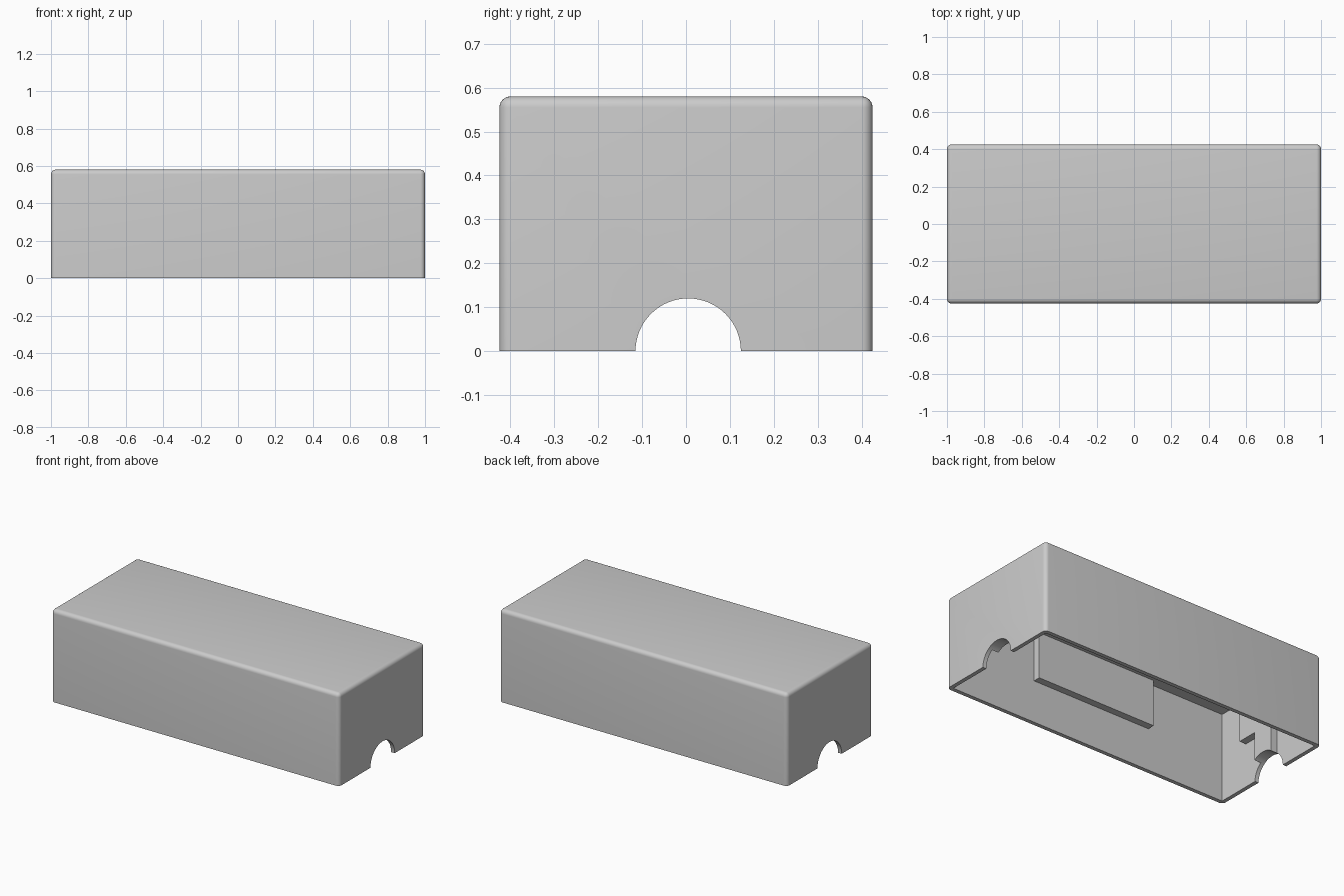
import bpy, bmesh, math
from mathutils import Matrix, Vector

default = bpy.data.objects.get("Cube")
if default:
    bpy.data.objects.remove(default, do_unlink=True)

HX, HY, H = 1.0, 0.425, 0.58      # outer half length, half width, height
WALL, RIB = 0.025, 0.045          # wall and rib thickness
CEILING = H - WALL
RIB_Z = 0.275                     # lower edge of the ribs
HOLE_R, HOLE_Y = 0.12, 0.005

grey = bpy.data.materials.new("plain_grey")
grey.use_nodes = True
grey.diffuse_color = (0.6, 0.6, 0.6, 1)
grey.node_tree.nodes["Principled BSDF"].inputs["Base Color"].default_value = grey.diffuse_color


def finish(bm, name):
    bmesh.ops.recalc_face_normals(bm, faces=bm.faces)
    mesh = bpy.data.meshes.new(name)
    bm.to_mesh(mesh)
    bm.free()
    mesh.materials.append(grey)
    obj = bpy.data.objects.new(name, mesh)
    bpy.context.collection.objects.link(obj)
    return obj


def box(name, low, high, radius=0):
    """Box between two corners; radius rounds all edges but the bottom ones."""
    low, high = Vector(low), Vector(high)
    bm = bmesh.new()
    bmesh.ops.create_cube(bm, size=1)
    for v in bm.verts:
        v.co = (low + high) / 2 + v.co * (high - low)
    if radius:
        edges = [e for e in bm.edges if max(v.co.z for v in e.verts) > low.z + 0.01]
        bmesh.ops.bevel(bm, geom=edges, offset=radius, segments=6,
                        profile=0.5, affect='EDGES')
    return finish(bm, name)


def select_only(obj):
    bpy.ops.object.select_all(action='DESELECT')
    obj.select_set(True)
    bpy.context.view_layer.objects.active = obj


def cut(obj, cutter):
    mod = obj.modifiers.new("cut", 'BOOLEAN')
    mod.operation, mod.solver, mod.object = 'DIFFERENCE', 'EXACT', cutter
    select_only(obj)
    bpy.ops.object.modifier_apply(modifier=mod.name)


# Cutters for the hollow inside and the cable holes
cavity = box("cavity_cutter", (WALL - HX, WALL - HY, -0.2), (HX - WALL, HY - WALL, CEILING))
bm = bmesh.new()
bmesh.ops.create_cone(bm, cap_ends=True, segments=64, radius1=HOLE_R, radius2=HOLE_R, depth=3,
                      matrix=Matrix.Translation((0, HOLE_Y, 0)) @ Matrix.Rotation(math.pi / 2, 4, 'Y'))
tunnel = finish(bm, "tunnel_cutter")

# Rounded cover, open at the bottom
cover = box("cover_shell", (-HX, -HY, 0), (HX, HY, H), radius=0.025)
cut(cover, cavity)
cut(cover, tunnel)
select_only(cover)
bpy.ops.object.shade_smooth_by_angle(angle=math.radians(30))

# T-shaped end stops and long side ribs, on both sides
for side, end, flank in ((-1, "right", "front"), (1, "left", "back")):
    outer, inner = side * (HX - WALL), side * (HX - WALL - RIB)
    x0, x1 = min(outer, inner), max(outer, inner)
    box(end + "_end_stop", (x0, HOLE_Y - 0.2, RIB_Z), (x1, HOLE_Y + 0.2, CEILING))
    stem = box(end + "_stop_stem", (x0, HOLE_Y - 0.07, 0.05), (x1, HOLE_Y + 0.07, RIB_Z))
    cut(stem, tunnel)
    select_only(stem)
    bpy.ops.object.shade_smooth_by_angle(angle=math.radians(30))

    outer, inner = side * (HY - WALL), side * (HY - WALL - RIB)
    box(flank + "_side_rib", (-0.44, min(outer, inner), RIB_Z - 0.01),
        (0.39, max(outer, inner), CEILING))

for cutter in (cavity, tunnel):
    bpy.data.objects.remove(cutter, do_unlink=True)
